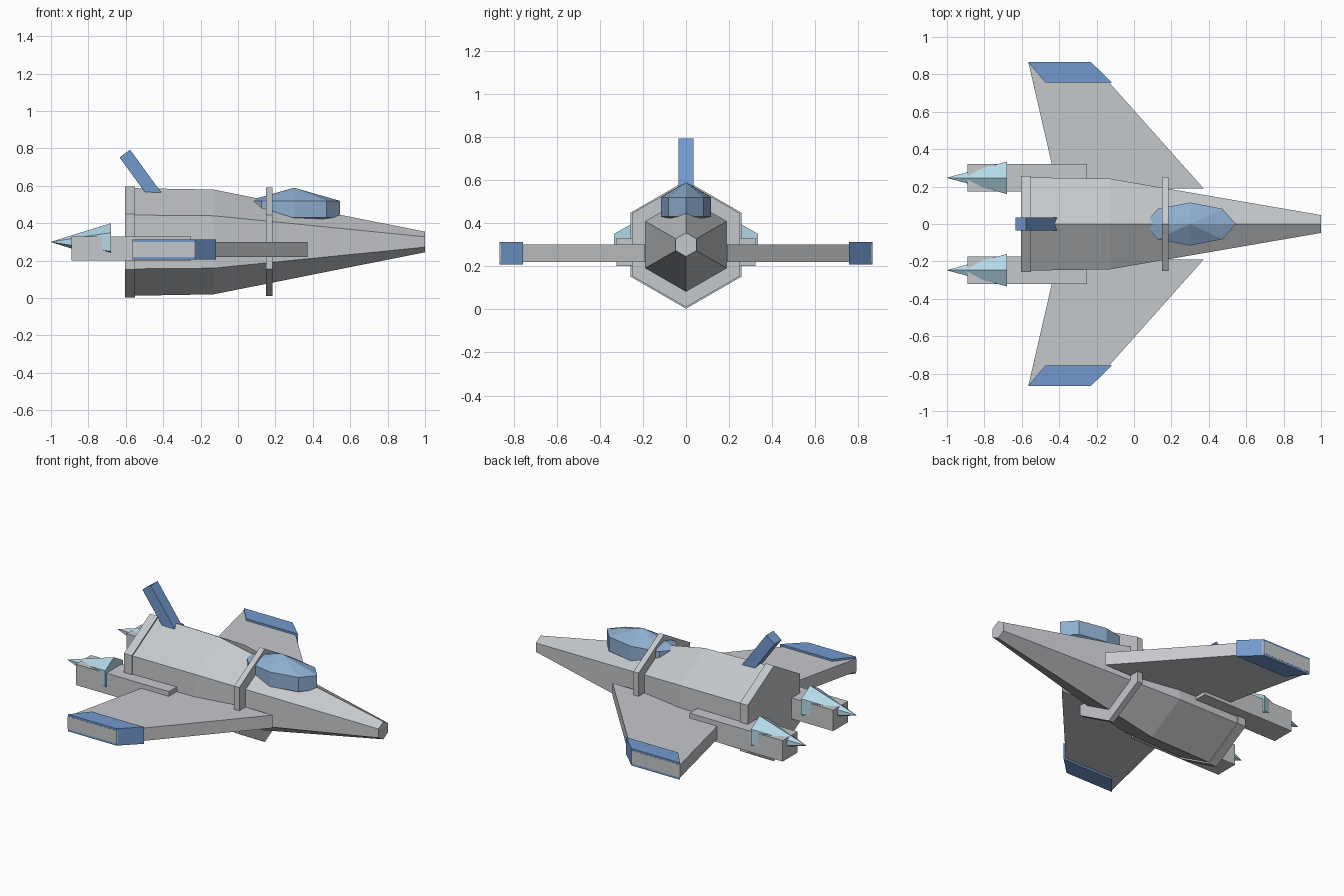
import bpy, bmesh
from math import cos, sin, pi, radians
from mathutils import Matrix, Vector

if "Cube" in bpy.data.objects:
    bpy.data.objects.remove(bpy.data.objects["Cube"])


def material(name, rgb):
    m = bpy.data.materials.new(name)
    m.use_nodes = True
    m.diffuse_color = (*rgb, 1)
    m.node_tree.nodes["Principled BSDF"].inputs["Base Color"].default_value = (*rgb, 1)
    return m


GREY = material("hull_grey", (0.56, 0.58, 0.60))
BLUE = material("trim_blue", (0.17, 0.32, 0.61))
GLASS = material("canopy_blue", (0.27, 0.42, 0.63))
FLAME = material("exhaust_light_blue", (0.46, 0.70, 0.81))


def add_object(name, bm, mat):
    bmesh.ops.remove_doubles(bm, verts=bm.verts, dist=1e-5)
    bmesh.ops.recalc_face_normals(bm, faces=bm.faces)
    mesh = bpy.data.meshes.new(name)
    bm.to_mesh(mesh)
    bm.free()
    mesh.materials.append(mat)
    obj = bpy.data.objects.new(name, mesh)
    bpy.context.collection.objects.link(obj)
    return obj


def loft(name, rings, mat):
    """Skin a list of rings of points and cap both ends."""
    bm = bmesh.new()
    loops = [[bm.verts.new(p) for p in ring] for ring in rings]
    n = len(loops[0])
    for a, b in zip(loops, loops[1:]):
        for i in range(n):
            j = (i + 1) % n
            bm.faces.new((a[i], a[j], b[j], b[i]))
    bm.faces.new(loops[0])
    bm.faces.new(loops[-1])
    return add_object(name, bm, mat)


def hexagon(x, r, y=0, z=0.30):
    """Upright six-sided section with a point on top."""
    return [(x, y + r * sin(i * pi / 3), z + r * cos(i * pi / 3)) for i in range(6)]


def slab(name, outline, z0, z1, side, mat):
    return loft(name, [[(x, side * y, z) for x, y in outline] for z in (z0, z1)], mat)


def box(name, centre, size, mat, tilt=0):
    bm = bmesh.new()
    m = Matrix.Translation(Vector(centre)) @ Matrix.Rotation(tilt, 4, "Y") @ Matrix.Diagonal((*size, 1))
    bmesh.ops.create_cube(bm, size=1, matrix=m)
    return add_object(name, bm, mat)


# Fuselage and its two collars
loft("fuselage", [hexagon(-0.58, 0.288), hexagon(-0.13, 0.28), hexagon(1, 0.055)], GREY)
loft("rear_collar", [hexagon(-0.605, 0.297), hexagon(-0.55, 0.297)], GREY)
loft("front_collar", [hexagon(0.15, 0.29), hexagon(0.185, 0.29)], GREY)

# Faceted canopy
bm = bmesh.new()
rings = []
for z in (0.43, 0.52):
    rings.append([bm.verts.new((0.3 + 0.245 * cos(i * pi / 4), 0.115 * sin(i * pi / 4), z)) for i in range(8)])
bottom, top = bm.verts.new((0.3, 0, 0.365)), bm.verts.new((0.3, 0, 0.59))
for i in range(8):
    j = (i + 1) % 8
    lo, hi = rings
    bm.faces.new((lo[i], lo[j], hi[j], hi[i]))
    bm.faces.new((hi[i], hi[j], top))
    bm.faces.new((lo[j], lo[i], bottom))
add_object("canopy", bm, GLASS)

# Swept-back tail fin
fin_end, fin_dir, length = Vector((-0.605, 0, 0.7725)), Vector((0.588, 0, -0.809)), 0.36
box("tail_fin", fin_end + fin_dir * length / 2, (0.07, 0.07, length), BLUE, tilt=-radians(36))

# Wings, wing tips, engines and exhausts on both sides
WING = [(0.372, 0.19), (-0.23, 0.866), (-0.565, 0.866), (-0.41, 0.19)]
TIP = [(-0.118, 0.757), (-0.23, 0.865), (-0.565, 0.865), (-0.475, 0.757)]
for label, side in (("left", 1), ("right", -1)):
    slab(label + "_wing", WING, 0.22, 0.30, side, GREY)
    slab(label + "_wing_tip", TIP, 0.207, 0.312, side, BLUE)
    box(label + "_engine", (-0.57, side * 0.248, 0.265), (0.64, 0.148, 0.13), GREY)
    loft(label + "_exhaust", [hexagon(-0.68, 0.1, side * 0.247), hexagon(-1, 0.001, side * 0.247)], FLAME)
